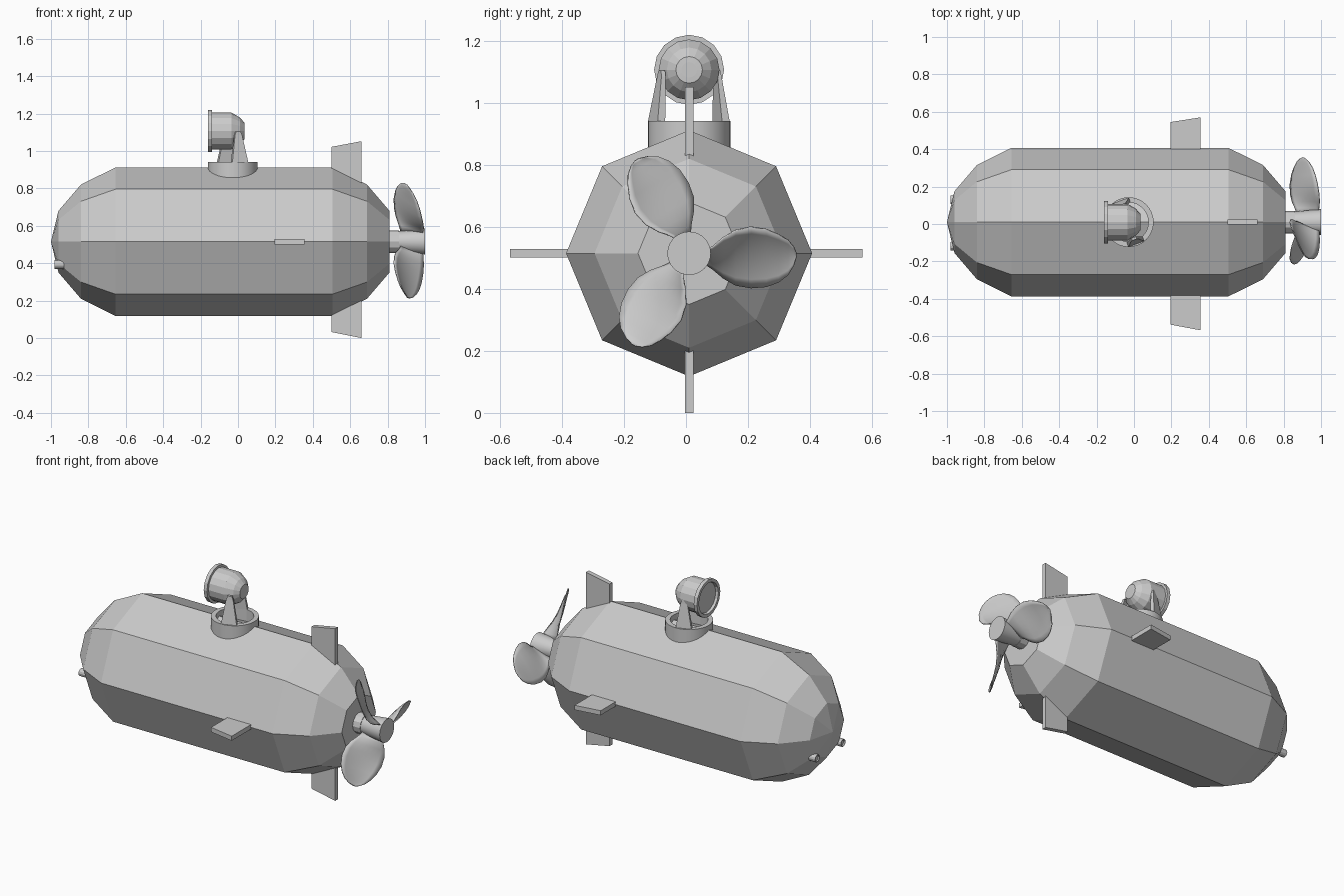
import bpy, bmesh
from math import sin, cos, pi, radians
from mathutils import Vector, Matrix

if "Cube" in bpy.data.objects:
    bpy.data.objects.remove(bpy.data.objects["Cube"])

CY, CZ = 0.01, 0.515   # hull axis


def make(name, bm, smooth=False):
    bmesh.ops.remove_doubles(bm, verts=bm.verts, dist=1e-5)
    bmesh.ops.recalc_face_normals(bm, faces=bm.faces)
    me = bpy.data.meshes.new(name)
    bm.to_mesh(me)
    bm.free()
    ob = bpy.data.objects.new(name, me)
    bpy.context.collection.objects.link(ob)
    if smooth:
        bpy.ops.object.select_all(action='DESELECT')
        bpy.context.view_layer.objects.active = ob
        ob.select_set(True)
        bpy.ops.object.shade_smooth_by_angle(angle=radians(30))
    return ob


def lathe(name, profile, sides, origin, axis='X', smooth=False, closed=False):
    """Revolve (position, radius) pairs around the X or Z axis."""
    bm = bmesh.new()
    rings = []
    for p, r in profile:
        ring = []
        for i in range(sides):
            a = 2 * pi * i / sides
            u, v = r * cos(a), r * sin(a)
            co = (p, u, v) if axis == 'X' else (u, v, p)
            ring.append(bm.verts.new(Vector(co) + Vector(origin)))
        rings.append(ring)
    pairs = list(zip(rings, rings[1:]))
    if closed:
        pairs.append((rings[-1], rings[0]))
    for a, b in pairs:
        for i in range(sides):
            j = (i + 1) % sides
            bm.faces.new((a[i], a[j], b[j], b[i]))
    if not closed:
        for ring in (rings[0], rings[-1]):
            bm.faces.new(ring)
    bmesh.ops.dissolve_degenerate(bm, dist=1e-5, edges=bm.edges)
    return make(name, bm, smooth)


def loft(name, sections):
    """Skin a stack of equal-length cross-sections and cap both ends."""
    bm = bmesh.new()
    rings = [[bm.verts.new(c) for c in s] for s in sections]
    n = len(rings[0])
    for a, b in zip(rings, rings[1:]):
        for i in range(n):
            bm.faces.new((a[i], a[(i + 1) % n], b[(i + 1) % n], b[i]))
    bm.faces.new(rings[0])
    bm.faces.new(rings[-1])
    return make(name, bm)


# Octagonal hull with faceted nose and flat stern
lathe("hull", [(-1.0, 0.0005), (-0.96, 0.165), (-0.84, 0.305), (-0.655, 0.397),
               (0.505, 0.397), (0.69, 0.305), (0.81, 0.165)], 8, (0, CY, CZ))

# Four swept-tip fins: (name, angle about x, leading x, tip radii)
for name, ang, x0, t0, t1 in (("right_fin", 0, 0.195, 0.535, 0.56),
                              ("top_fin", 90, 0.5, 0.507, 0.537),
                              ("left_fin", 180, 0.195, 0.548, 0.578),
                              ("bottom_fin", 270, 0.5, 0.483, 0.515)):
    x1 = x0 + 0.16
    outline = [(x0, 0.28), (x1, 0.28), (x1, t1), (x0, t0)]
    rot = Matrix.Rotation(radians(ang), 3, 'X')
    off = Vector((0, CY, CZ))
    loft(name, [[rot @ Vector((x, r, s)) + off for x, r in outline]
                for s in (-0.014, 0.014)])

# Propeller shaft and hub
lathe("propeller_shaft", [(0.80, 0.06), (0.86, 0.06)], 12, (0, CY, CZ))
lathe("propeller_hub", [(0.85, 0.055), (1.0, 0.07)], 32, (0, CY, CZ), smooth=True)

# Twisted blade: radius, leading/trailing tangent offset, leading/trailing x
blade = [(0.045, 0.01, -0.03, 0.985, 0.87), (0.075, 0.02, -0.05, 0.99, 0.86),
         (0.11, 0.05, -0.08, 0.993, 0.845), (0.15, 0.074, -0.103, 0.99, 0.836),
         (0.20, 0.085, -0.112, 0.982, 0.834), (0.25, 0.077, -0.108, 0.97, 0.842),
         (0.29, 0.06, -0.093, 0.955, 0.855), (0.32, 0.042, -0.07, 0.937, 0.87),
         (0.338, 0.02, -0.04, 0.92, 0.888), (0.346, 0.0, -0.012, 0.908, 0.903)]
for k in range(3):
    bm = bmesh.new()
    rot = Matrix.Rotation(2 * pi * k / 3, 3, 'X')
    rows = []
    for r, ta, tb, xa, xb in blade:
        row = []
        for i in range(9):
            f = i / 8
            cup = 0.05 * (ta - tb) * 4 * f * (1 - f)
            co = Vector((xa + (xb - xa) * f - cup, r, ta + (tb - ta) * f + cup))
            row.append(bm.verts.new(rot @ co + Vector((0, CY, CZ))))
        rows.append(row)
    for a, b in zip(rows, rows[1:]):
        for i in range(8):
            bm.faces.new((a[i], a[i + 1], b[i + 1], b[i]))
    ob = make(f"propeller_blade_{k + 1}", bm, smooth=True)
    mod = ob.modifiers.new("thickness", 'SOLIDIFY')
    mod.thickness, mod.offset = 0.005, 0

# Lamp mount ring on the deck
lathe("lamp_mount_ring", [(0.80, 0.133), (0.942, 0.133), (0.942, 0.105), (0.80, 0.105)],
      32, (-0.028, CY, 0), 'Z', smooth=True, closed=True)

# Tapered yoke arms, turned slightly about z
wide, thick = Vector((0.94, 0.35, 0)), Vector((-0.35, 0.94, 0))
for name, base, top in (("yoke_arm_left", (0.008, -0.095), (0.0, -0.078)),
                        ("yoke_arm_right", (-0.066, 0.113), (-0.058, 0.1))):
    secs = []
    for z, f, w, t in ((0.87, 0, 0.045, 0.013), (0.94, 0, 0.045, 0.013),
                       (1.085, 0.9, 0.02, 0.007), (1.105, 1, 0.012, 0.007)):
        c = Vector((*Vector(base).lerp(Vector(top), f), z))
        secs.append([c + wide * w * i + thick * t * j
                     for i, j in ((-1, -1), (1, -1), (1, 1), (-1, 1))])
    loft(name, secs)

# Lamp: domed housing, front rim and recessed glass in one profile
lathe("lamp", [(-0.145, 0.09), (-0.16, 0.094), (-0.16, 0.113), (-0.138, 0.113),
               (-0.138, 0.098), (-0.035, 0.098), (0.01, 0.072), (0.035, 0.043),
               (0.036, 0.025)], 16, (0, CY, 1.107))

# Small nose lights
for name, y in (("nose_light_left", -0.118), ("nose_light_right", 0.13)):
    lathe(name, [(-0.972, 0.017), (-0.98, 0.018), (-0.98, 0.023), (-0.93, 0.023)],
          12, (0, y, 0.393))
